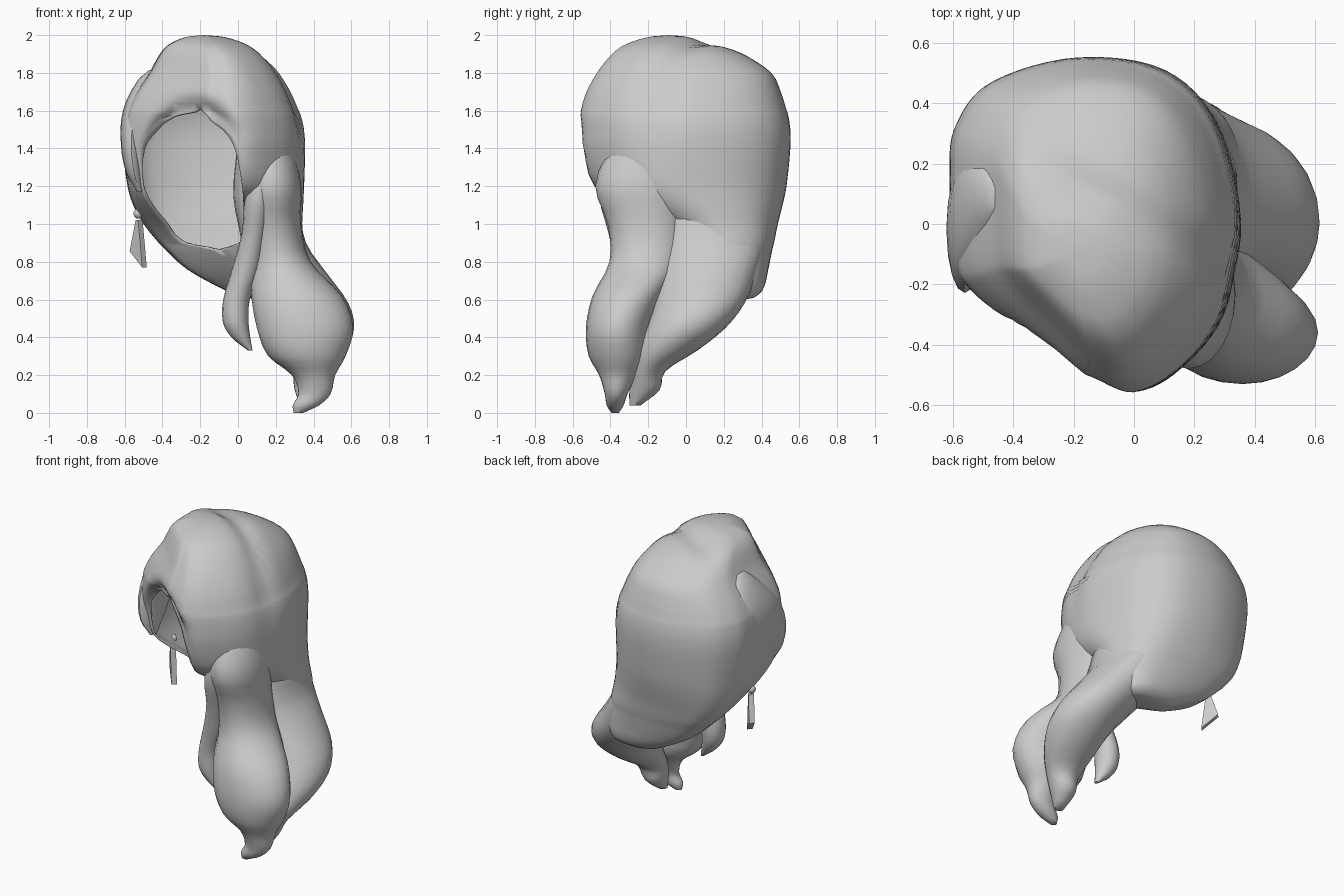
import bpy, bmesh, math

cube = bpy.data.objects.get("Cube")
if cube:
    bpy.data.objects.remove(cube, do_unlink=True)

grey = bpy.data.materials.new("plain_grey")
grey.use_nodes = True
grey.diffuse_color = (0.6, 0.6, 0.6, 1)
grey.node_tree.nodes["Principled BSDF"].inputs["Base Color"].default_value = (0.6, 0.6, 0.6, 1)


def finish(bm, name, sharp=50):
    bmesh.ops.remove_doubles(bm, verts=bm.verts, dist=0.0008)
    bmesh.ops.recalc_face_normals(bm, faces=bm.faces)
    mesh = bpy.data.meshes.new(name)
    bm.to_mesh(mesh)
    bm.free()
    mesh.materials.append(grey)
    obj = bpy.data.objects.new(name, mesh)
    bpy.context.collection.objects.link(obj)
    bpy.ops.object.select_all(action='DESELECT')
    obj.select_set(True)
    bpy.context.view_layer.objects.active = obj
    bpy.ops.object.shade_smooth_by_angle(angle=math.radians(sharp))
    return obj


def hermite(p, q, m, n, f):
    return [(2 * f ** 3 - 3 * f * f + 1) * a + (f ** 3 - 2 * f * f + f) * c
            + (3 * f * f - 2 * f ** 3) * b + (f ** 3 - f * f) * d
            for a, b, c, d in zip(p, q, m, n)]


def smooth_keys(keys, steps):
    """Smooth curve through keys, using the first value (height) as parameter."""
    n, out = len(keys), []

    def slope(i):
        lo, hi = keys[max(i - 1, 0)], keys[min(i + 1, n - 1)]
        return [(h - l) / (hi[0] - lo[0]) for l, h in zip(lo, hi)]

    for i in range(n - 1):
        dz = keys[i + 1][0] - keys[i][0]
        m, k = ([v * dz for v in slope(j)] for j in (i, i + 1))
        out += [hermite(keys[i], keys[i + 1], m, k, s / steps) for s in range(steps)]
    return out + [list(keys[-1])]


def skin(bm, rows, closed):
    for r0, r1 in zip(rows, rows[1:]):
        n = len(r0)
        for j in range(n if closed else n - 1):
            k = (j + 1) % n
            bm.faces.new((r0[j], r0[k], r1[k], r1[j]))


def strand(name, keys, sides=24):
    """Lock of hair: keys are (z, centre x, centre y, radius x, radius y)."""
    bm = bmesh.new()
    rows = []
    for z, cx, cy, rx, ry in smooth_keys(keys, 3):
        rows.append([bm.verts.new((cx + max(rx, .004) * math.cos(a), cy + max(ry, .004) * math.sin(a), z))
                     for a in [2 * math.pi * j / sides for j in range(sides)]])
    skin(bm, rows, True)
    bm.faces.new(rows[0])
    bm.faces.new(rows[-1])
    return finish(bm, name)


# Cap of hair: one outline seen from above, fitted to a box at each height
OUTLINE = [(0, -.96), (.27, -1), (.57, -.87), (.88, -.54), (1, 0), (.84, .6), (.47, .93),
           (-.14, 1), (-.72, .85), (-.96, .59), (-1, .3), (-.97, -.2), (-.86, -.38),
           (-.55, -.62), (-.14, -.91)]


def outline(t):
    n = len(OUTLINE)
    i = math.floor(t)
    a, b, c, d = (OUTLINE[(i + k) % n] for k in (-1, 0, 1, 2))
    return hermite(b, c, [(r - p) / 2 for p, r in zip(a, c)],
                   [(r - p) / 2 for p, r in zip(b, d)], t - i)


# z, x min, x max, y min, y max, outline start, outline end (a gap leaves the face open)
CAP = [
    (2.00, -.18, -.18, -.09, -.09, -1, 14),
    (1.993, -.26, -.09, -.18, .0, -1, 14),
    (1.97, -.33, .0, -.27, .09, -1, 14),
    (1.94, -.38, .07, -.34, .20, -1, 14),
    (1.89, -.42, .14, -.40, .32, -1, 14),
    (1.80, -.47, .22, -.47, .45, -1, 14),
    (1.70, -.54, .28, -.525, .50, -1, 14),
    (1.605, -.59, .32, -.555, .53, -1, 14),
    (1.57, -.60, .335, -.56, .54, -.5, 13.3),
    (1.50, -.61, .35, -.56, .55, .4, 12.85),
    (1.40, -.61, .355, -.555, .55, .85, 12.4),
    (1.20, -.585, .35, -.49, .53, 1.1, 12.15),
    (1.10, -.555, .345, -.34, .51, 1.1, 12.3),
    (1.00, -.50, .34, -.15, .485, 1, 12.55),
    (.90, -.42, .35, -.03, .465, .6, 12.7),
    (.86, -.38, .35, -.01, .455, -1.3, 13.7),
    (.76, -.27, .36, .05, .435, -1.3, 13.7),
    (.66, -.09, .34, .12, .41, -1.3, 13.7),
    (.61, .03, .28, .2, .36, -1.3, 13.7),
    (.60, .15, .15, .3, .3, -1.3, 13.7),
]
bm = bmesh.new()
rows, COLS = [], 72
for z, x0, x1, y0, y1, a, b in smooth_keys(CAP, 3):
    if z >= 1.6:
        a, b = -1, 14
    elif z <= .865:
        a, b = -1.3, 13.7
    b = min(b, a + 15)
    row = []
    for j in range(COLS + 1):
        u, v = outline(a + (b - a) * j / COLS)
        x = (x0 + x1) / 2 + u * (x1 - x0) / 2
        y = (y0 + y1) / 2 + v * (y1 - y0) / 2
        # rim of the face opening rolls inwards along its upper edge
        d = math.hypot((x + .23) / .28, (z - 1.25) / .37)
        if y < 0 and z > 1.15 and d < 1.25:
            y += .08 * min(1, (1.25 - d) / .25) ** 2 * min(1, (z - 1.15) / .3) * max(0, min(1, (.05 - x) / .2))
        # groove along the parting, from the crown down the side
        s = y + .55 * x - .03
        g = .025 * math.exp(-(s / .07) ** 2)
        g *= max(0, min(1, (z - 1.25) / .4)) * max(0, min(1, (x + .4) / .2))
        out = (x + .13, y, z - 1.35)
        k = 1 - g / max(math.hypot(*out), .1)
        row.append(bm.verts.new((out[0] * k - .13, y * k, 1.35 + out[2] * k)))
    rows.append(row)
skin(bm, rows, False)
cap = finish(bm, "hair_cap")
solid = cap.modifiers.new("thickness", 'SOLIDIFY')
solid.thickness = 0.012
solid.offset = -1

# Long lock falling over the shoulder at the front
strand("front_lock", [
    (1.60, .11, -.16, .10, .12), (1.42, .145, -.20, .14, .195), (1.20, .18, -.24, .155, .24),
    (1.00, .185, -.21, .15, .205), (.80, .22, -.21, .165, .195), (.62, .31, -.31, .24, .185),
    (.45, .355, -.36, .255, .17), (.30, .365, -.36, .205, .155), (.20, .40, -.36, .115, .10),
    (.10, .405, -.37, .085, .06), (.04, .36, -.375, .07, .045), (.0, .32, -.375, .025, .02)])

# Back hair gathered into a second lock
strand("back_lock", [
    (1.45, .10, .10, .10, .15), (1.15, .14, .11, .165, .22), (.90, .19, .13, .17, .28),
    (.74, .25, .11, .22, .265), (.58, .365, .07, .22, .24), (.45, .425, .0, .19, .21),
    (.33, .42, -.10, .15, .16), (.22, .39, -.20, .10, .09), (.12, .37, -.22, .07, .08),
    (.04, .36, -.27, .03, .03)])

# Curl beside the opening
strand("front_curl", [
    (1.42, .17, -.38, .03, .05), (1.15, .11, -.38, .07, .08), (.95, .085, -.33, .065, .08),
    (.75, .04, -.29, .075, .08), (.60, -.008, -.27, .07, .08), (.48, -.012, -.27, .068, .075),
    (.40, .015, -.27, .05, .05), (.33, .065, -.27, .012, .015)], 16)

# Short swept lock on the other side of the opening
strand("side_bang", [
    (1.815, -.45, .09, .02, .04), (1.76, -.48, .09, .052, .10), (1.60, -.545, .03, .065, .18),
    (1.42, -.565, -.04, .055, .18), (1.27, -.55, -.10, .042, .12),
    (1.17, -.52, -.14, .015, .03)], 16)

# Earring stud
bm = bmesh.new()
bmesh.ops.create_uvsphere(bm, u_segments=14, v_segments=8, radius=.027)
bmesh.ops.translate(bm, verts=bm.verts, vec=(-.527, .07, 1.055))
finish(bm, "earring_stud", 60)

# Earring pendant: flared plate with a slanted lower edge
bm = bmesh.new()
shape = [(-.53, .075, 1.02), (-.562, .115, .855), (-.495, .04, .77), (-.517, .06, 1.02)]
sides = [[bm.verts.new((x + s * .012, y + s * .012, z)) for x, y, z in shape] for s in (-1, 1)]
skin(bm, sides, True)
bm.faces.new(sides[0])
bm.faces.new(sides[1])
finish(bm, "earring_pendant", 20)
